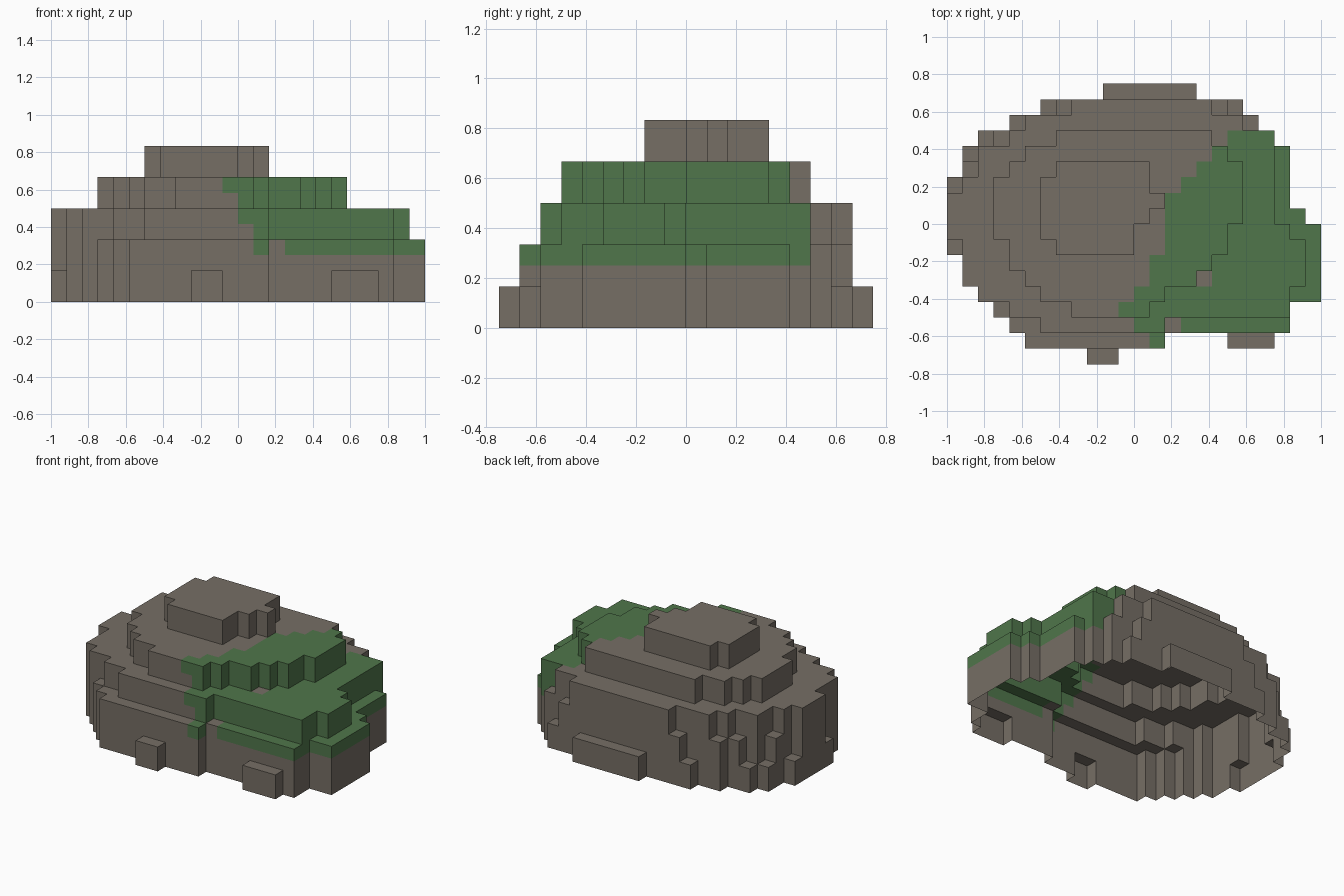
import bpy
import bmesh

if "Cube" in bpy.data.objects:
    bpy.data.objects.remove(bpy.data.objects["Cube"])

U = 1 / 12  # block size

# Each terrace: first row, then (x start, x end) per row going back
TERRACES = [
    (-9, [(-3, -1), (-7, 2), (-8, 10), (-9, 10), (-10, 12), (-11, 12), (-11, 12), (-12, 12), (-12, 12),
          (-12, 11), (-12, 10), (-12, 10), (-11, 10), (-11, 10), (-10, 9), (-8, 8), (-6, 7), (-2, 4)]),
    (-8, [(-7, 2), (-8, 10), (-9, 10), (-10, 12), (-11, 12), (-11, 12), (-11, 12), (-12, 12),
          (-12, 11), (-12, 10), (-11, 10), (-11, 10), (-10, 10), (-9, 9), (-8, 8), (-5, 6)]),
    (-7, [(-6, 2), (-8, 10), (-10, 10), (-11, 11), (-11, 11), (-11, 11), (-12, 10),
          (-12, 9), (-12, 9), (-11, 9), (-10, 9), (-10, 9), (-8, 9), (-7, 7), (-4, 5)]),
    (-6, [(-4, 1), (-6, 2), (-7, 4), (-8, 5), (-8, 6), (-9, 6),
          (-9, 7), (-9, 7), (-9, 7), (-8, 7), (-7, 6), (-5, 5)]),
    (-2, [(-5, 0), (-6, 0), (-6, 1), (-6, 2), (-6, 1), (-5, 1)]),
]
# First mossy column for rows -8 to 5
MOSS_START = [1, 0, -1, 0, 1, 1, 2, 2, 2, 2, 3, 4, 5, 6]


def make_material(name, rgb):
    m = bpy.data.materials.new(name)
    m.diffuse_color = (*rgb, 1)
    m.use_nodes = True
    m.node_tree.nodes["Principled BSDF"].inputs["Base Color"].default_value = m.diffuse_color
    return m


def is_moss(i, j, z):
    """Moss covers the right side above a height that rises towards the left."""
    if not -8 <= j <= 5 or i < MOSS_START[j + 8] or (i, j) in ((4, -4), (2, -7)):
        return False
    return z > {-1: 7, 0: 5}.get(i, 3)


# Height of every column, in blocks
height = {}
for level, (first, rows) in enumerate(TERRACES):
    for k, (x0, x1) in enumerate(rows):
        for i in range(x0, x1):
            height[i, first + k] = 2 * level + 2
for i in range(6, 9):  # low front bump
    height[i, -8] = 2

# Open-bottomed shell: terrace tops and walls
bm = bmesh.new()


def quad(points, moss):
    f = bm.faces.new([bm.verts.new([c * U for c in p]) for p in points])
    f.material_index = int(moss)


for (i, j), h in height.items():
    quad([(i, j, h), (i + 1, j, h), (i + 1, j + 1, h), (i, j + 1, h)], is_moss(i, j, h))
    sides = [((0, -1), (i, j), (i + 1, j)), ((1, 0), (i + 1, j), (i + 1, j + 1)),
             ((0, 1), (i + 1, j + 1), (i, j + 1)), ((-1, 0), (i, j + 1), (i, j))]
    for (dx, dy), a, b in sides:
        for z in range(height.get((i + dx, j + dy), 0), h):
            quad([(*a, z), (*b, z), (*b, z + 1), (*a, z + 1)], is_moss(i, j, z + 0.5))

bmesh.ops.remove_doubles(bm, verts=bm.verts, dist=1e-4)
mesh = bpy.data.meshes.new("mossy_rock")
bm.to_mesh(mesh)
bm.free()
mesh.materials.append(make_material("stone_brown", (0.18, 0.156, 0.13)))
mesh.materials.append(make_material("moss_green", (0.08, 0.18, 0.07)))
rock = bpy.data.objects.new("mossy_rock", mesh)
bpy.context.collection.objects.link(rock)
